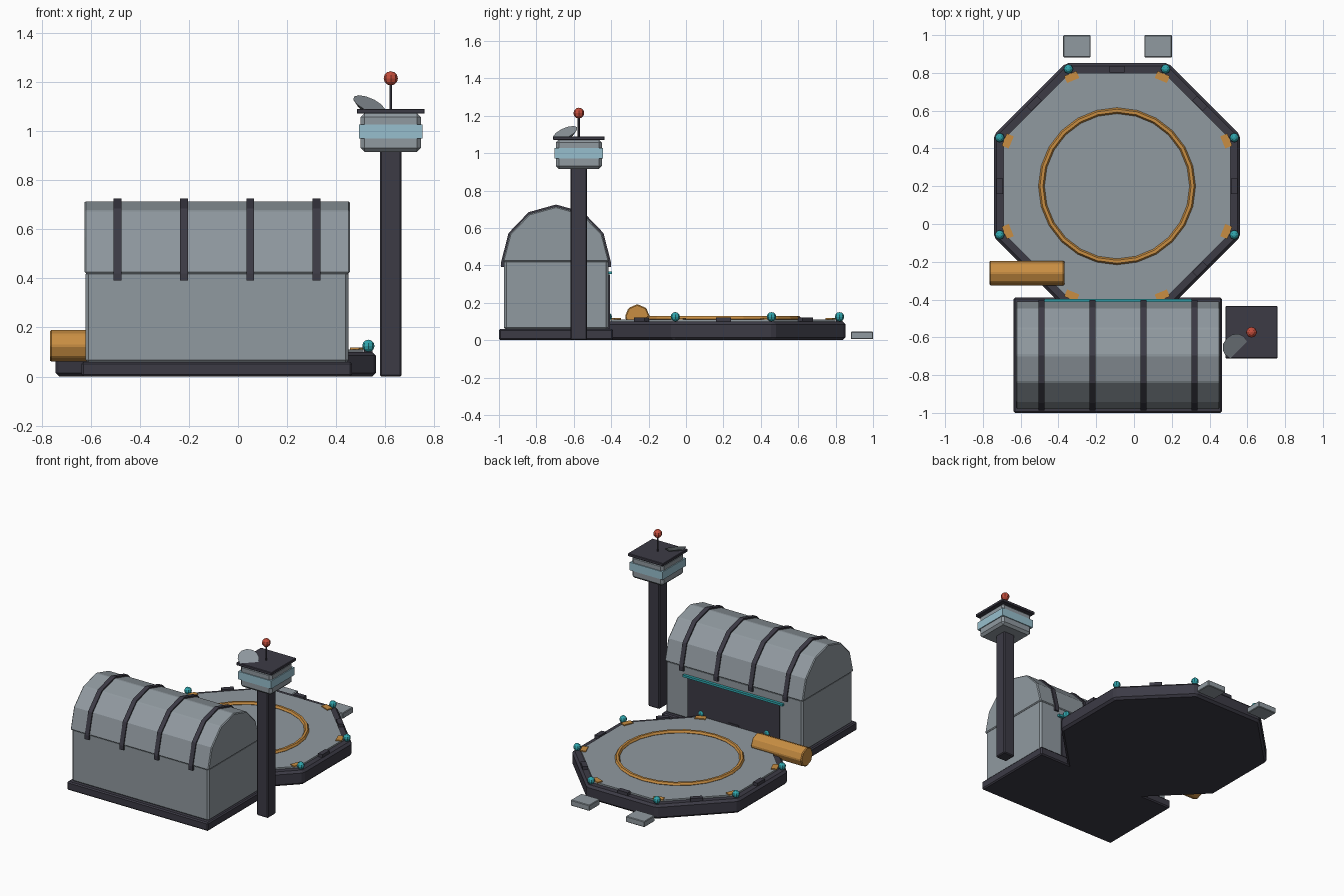
import bpy, bmesh
from math import sin, cos, pi
from mathutils import Vector, Matrix

cube = bpy.data.objects.get("Cube")
if cube:
    bpy.data.objects.remove(cube)


def material(name, rgb):
    m = bpy.data.materials.new(name)
    m.use_nodes = True
    m.diffuse_color = (*rgb, 1)
    m.node_tree.nodes["Principled BSDF"].inputs["Base Color"].default_value = (*rgb, 1)
    return m


GREY = material("panel grey", (0.28, 0.32, 0.35))
DARK = material("dark frame", (0.045, 0.043, 0.06))
ORANGE = material("marking orange", (0.58, 0.27, 0.055))
TEAL = material("lamp teal", (0.03, 0.38, 0.42))
RED = material("beacon red", (0.55, 0.075, 0.045))
GLASS = material("window glass", (0.31, 0.52, 0.61))


def finish(name, bm, mat, bevel=0):
    bmesh.ops.recalc_face_normals(bm, faces=bm.faces)
    mesh = bpy.data.meshes.new(name)
    bm.to_mesh(mesh)
    bm.free()
    mesh.materials.append(mat)
    ob = bpy.data.objects.new(name, mesh)
    bpy.context.collection.objects.link(ob)
    if bevel:
        mod = ob.modifiers.new("bevel", "BEVEL")
        mod.width = bevel
        mod.segments = 1
    return ob


def box(name, x, y, z, mat, bevel=0, turn=0):
    """Box from (min, max) ranges, turned about its own vertical axis."""
    bm = bmesh.new()
    mid = Vector([(r[0] + r[1]) / 2 for r in (x, y, z)])
    size = [r[1] - r[0] for r in (x, y, z)]
    bmesh.ops.create_cube(bm, size=1, matrix=Matrix.Translation(mid)
                          @ Matrix.Rotation(turn, 4, "Z") @ Matrix.Diagonal((*size, 1)))
    return finish(name, bm, mat, bevel)


def drum(name, centre, r1, r2, depth, sides, mat, rot=Matrix(), bevel=0):
    bm = bmesh.new()
    bmesh.ops.create_cone(bm, cap_ends=True, segments=sides, radius1=r1, radius2=r2,
                          depth=depth, matrix=Matrix.Translation(centre) @ rot)
    return finish(name, bm, mat, bevel)


def ball(name, centre, r, mat):
    bm = bmesh.new()
    bmesh.ops.create_uvsphere(bm, u_segments=8, v_segments=6, radius=r,
                              matrix=Matrix.Translation(centre))
    return finish(name, bm, mat)


def prism(name, profile, x0, x1, mat, bevel=0):
    """Extrude a closed y-z profile along x."""
    bm = bmesh.new()
    face = bm.faces.new([bm.verts.new((x0, y, z)) for y, z in profile])
    new = bmesh.ops.extrude_face_region(bm, geom=[face])["geom"]
    bmesh.ops.translate(bm, vec=(x1 - x0, 0, 0),
                        verts=[v for v in new if isinstance(v, bmesh.types.BMVert)])
    return finish(name, bm, mat, bevel)


# Landing pad: octagonal rim and raised deck
PX, PY = -0.09, 0.2
eighth = Matrix.Rotation(pi / 8, 4, "Z")
drum("pad_rim", (PX, PY, 0.05), 0.706, 0.706, 0.1, 8, DARK, eighth, 0.015)
drum("pad_deck", (PX, PY, 0.1), 0.65, 0.65, 0.022, 8, GREY, eighth)

# Landing circle: a ring with a hexagonal section
bm = bmesh.new()
loops = []
for i in range(24):
    a = 2 * pi * i / 24
    loops.append([bm.verts.new((PX + (0.4 + 0.016 * cos(t)) * cos(a),
                                PY + (0.4 + 0.016 * cos(t)) * sin(a),
                                0.114 + 0.016 * sin(t)))
                  for t in [pi * k / 3 for k in range(6)]])
for i in range(24):
    p, q = loops[i], loops[(i + 1) % 24]
    for k in range(6):
        n = (k + 1) % 6
        bm.faces.new((p[k], p[n], q[n], q[k]))
finish("landing_circle", bm, ORANGE)


# Lamps and painted marks at the pad corners, clamps at the edge middles
def on_pad(r, a):
    return PX + r * cos(a), PY + r * sin(a)


def pad_block(name, r, a, w, l, z, mat):
    x, y = on_pad(r, a)
    box(name, (x - w / 2, x + w / 2), (y - l / 2, y + l / 2), z, mat, turn=a)


for i in range(8):
    a = pi / 8 + i * pi / 4
    ball(f"corner_lamp_{i}", (*on_pad(0.672, a), 0.125), 0.025, TEAL)
    pad_block(f"corner_mark_{i}", 0.626, a, 0.04, 0.07, (0.11, 0.118), ORANGE)
    pad_block(f"edge_clamp_{i}", 0.62, a - pi / 8, 0.035, 0.08, (0.09, 0.122), DARK)

# Entry steps beyond the pad
for side, x in (("right", -0.302), ("left", 0.128)):
    box(f"step_{side}", (x - 0.073, x + 0.073), (0.882, 1), (0.005, 0.046), GREY, 0.004)

# Hangar: base, walls, barrel roof
HY = -0.695
X0, X1 = -0.625, 0.455
box("hangar_base", (-0.638, 0.465), (-1, -0.39), (0, 0.06), DARK, 0.008)
box("hangar_walls", (X0 + 0.005, X1 - 0.005), (-0.973, -0.415), (0.055, 0.43), GREY, 0.012)


def arch(ry, rz):
    return [(HY + ry * cos(k * pi / 6), 0.42 + rz * sin(k * pi / 6)) for k in range(7)]


prism("hangar_roof", arch(0.285, 0.295), X0, X1, GREY, 0.006)

# Roof ribs: thin arches with short legs below the eaves
outer, inner = arch(0.293, 0.305), arch(0.27, 0.28)
outer = [(outer[0][0], 0.39)] + outer + [(outer[-1][0], 0.39)]
inner = [(inner[0][0], 0.39)] + inner + [(inner[-1][0], 0.39)]
for i, x in enumerate((-0.49, -0.22, 0.05, 0.32)):
    prism(f"roof_rib_{i}", outer + inner[::-1], x - 0.016, x + 0.016, DARK)

# Hangar door and the light strip above it
box("hangar_door", (-0.445, 0.275), (-0.416, -0.407), (0.06, 0.35), DARK)
box("door_light", (-0.475, 0.305), (-0.416, -0.396), (0.353, 0.368), TEAL)

# Storage tank beside the hangar
drum("storage_tank", (-0.567, -0.26, 0.125), 0.067, 0.067, 0.396, 8, ORANGE,
     Matrix.Rotation(pi / 2, 4, "Y"), 0.006)

# Control tower: column, cabin, glazing, roof
TX, TY = 0.622, -0.573


def tower_block(name, half, z, mat, bevel=0):
    box(name, (TX - half, TX + half), (TY - half, TY + half), z, mat, bevel)


tower_block("tower_column", 0.044, (0, 0.93), DARK, 0.006)
tower_block("tower_cabin", 0.123, (0.915, 1.072), GREY, 0.016)
tower_block("tower_windows", 0.129, (0.97, 1.026), GLASS)
tower_block("tower_roof", 0.138, (1.07, 1.09), DARK, 0.003)

# Beacon mast and tilted dish on the tower roof
drum("beacon_mast", (TX, TY, 1.145), 0.006, 0.006, 0.12, 8, DARK)
ball("beacon", (TX, TY, 1.214), 0.029, RED)
tilt = Vector((0.37, -0.37, 0.85)).to_track_quat("Z", "Y").to_matrix().to_4x4()
drum("dish", (0.53, -0.642, 1.1), 0.045, 0.07, 0.02, 12, GREY, tilt)
